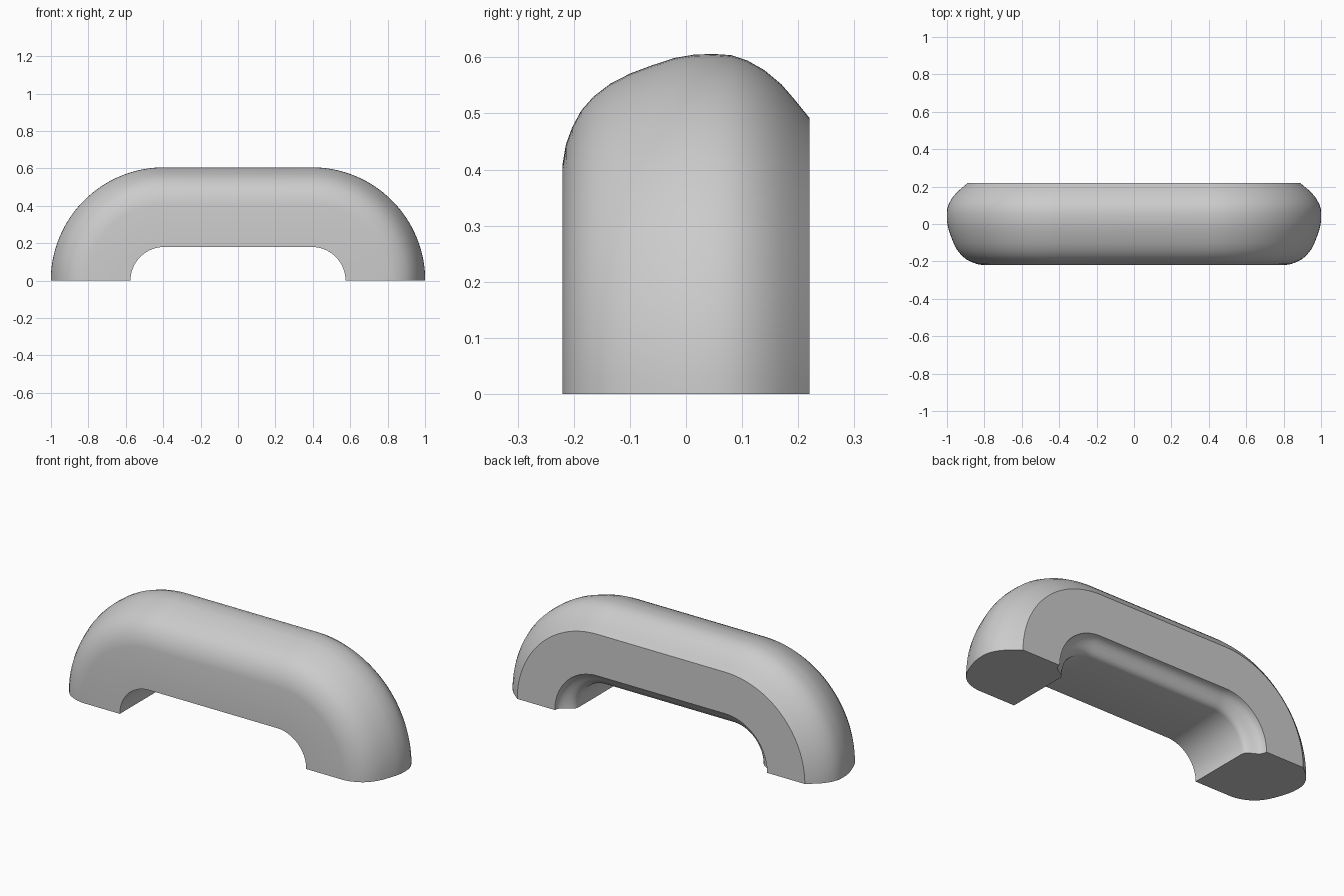
import bpy, bmesh
from math import pi, sin, cos, radians

if "Cube" in bpy.data.objects:
    bpy.data.objects.remove(bpy.data.objects["Cube"])

CX = 0.395          # centre of each corner bend
STEPS = 32          # segments per bend

# cross-section: (y, distance from bend centre)
profile = [
    (-0.22, 0.18), (-0.22, 0.41), (-0.214, 0.445), (-0.203, 0.475), (-0.187, 0.505),
    (-0.165, 0.53), (-0.135, 0.553), (-0.10, 0.571), (-0.06, 0.586), (-0.02, 0.599),
    (0.015, 0.605), (0.05, 0.606), (0.08, 0.604), (0.11, 0.594), (0.14, 0.577),
    (0.17, 0.552), (0.195, 0.523), (0.22, 0.492),
    (0.22, 0.26), (0.205, 0.257), (0.19, 0.249), (0.178, 0.235), (0.167, 0.215),
    (0.157, 0.198), (0.145, 0.186), (0.13, 0.18),
]

# path stations: right bend, straight bar, left bend
stations = [(CX, pi / 2 * i / STEPS) for i in range(STEPS + 1)]
stations += [(-CX, pi / 2 + pi / 2 * i / STEPS) for i in range(STEPS + 1)]

# sweep the cross-section along the path
bm = bmesh.new()
rings = [[bm.verts.new((cx + r * cos(a), y, r * sin(a))) for y, r in profile]
         for cx, a in stations]
n = len(profile)
for r0, r1 in zip(rings, rings[1:]):
    for i in range(n):
        j = (i + 1) % n
        bm.faces.new((r0[i], r0[j], r1[j], r1[i]))

# flat feet
bm.faces.new(rings[0])
bm.faces.new(rings[-1])
bmesh.ops.recalc_face_normals(bm, faces=bm.faces)

mesh = bpy.data.meshes.new("handle")
bm.to_mesh(mesh)
bm.free()
handle = bpy.data.objects.new("handle", mesh)
bpy.context.collection.objects.link(handle)
bpy.context.view_layer.objects.active = handle
handle.select_set(True)
bpy.ops.object.shade_smooth_by_angle(angle=radians(32))
